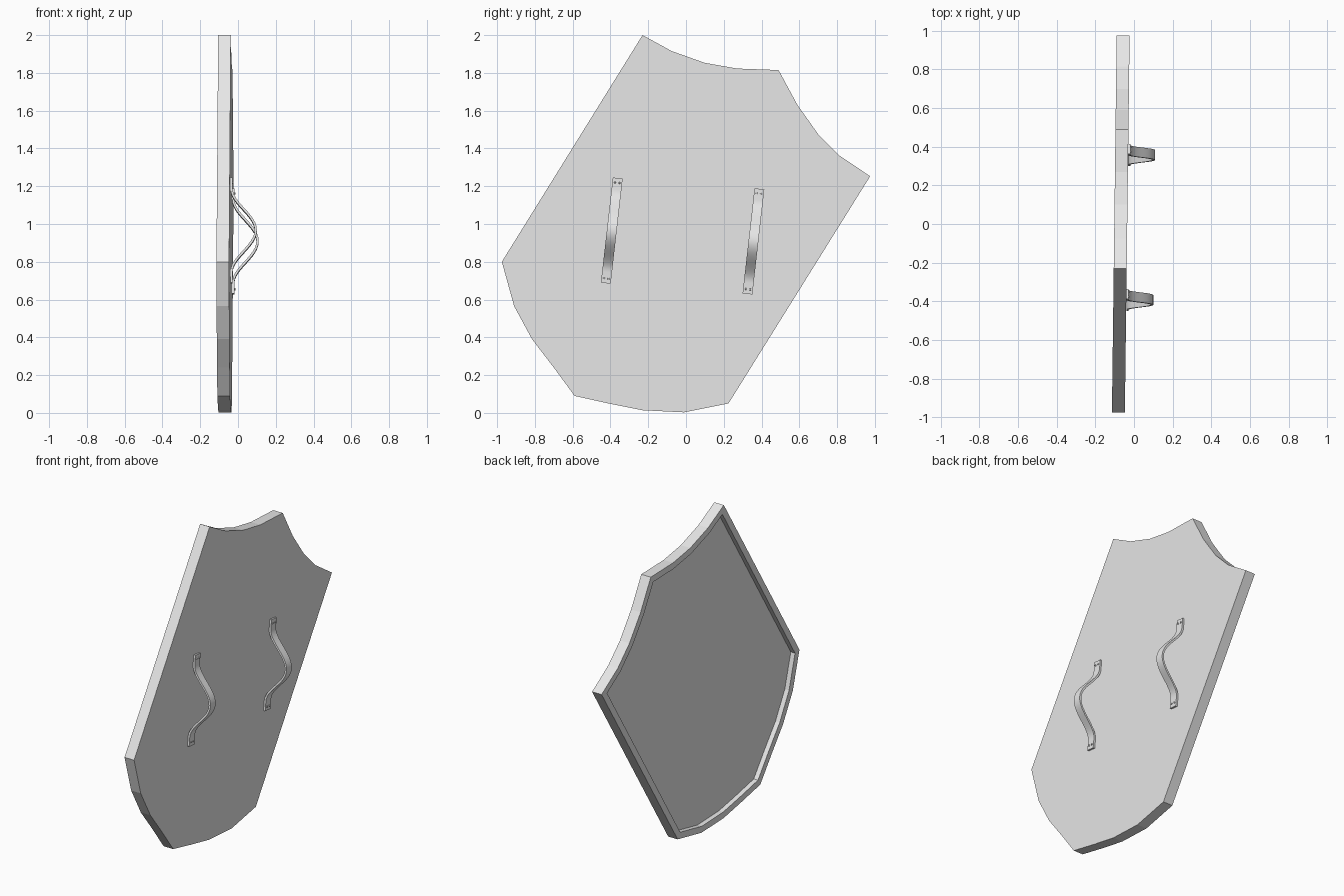
import bpy, bmesh, math
from mathutils import Vector, Matrix

if "Cube" in bpy.data.objects:
    bpy.data.objects.remove(bpy.data.objects["Cube"])

grey = bpy.data.materials.new("light_grey")
grey.diffuse_color = (0.8, 0.8, 0.8, 1)
grey.use_nodes = True
grey.node_tree.nodes["Principled BSDF"].inputs["Base Color"].default_value = grey.diffuse_color

LEAN = 0.0126     # slight turn of the whole shield
GRIP_X = -0.035   # x of the grip side at y = 0
THICK = 0.067


def finish(bm, name, smooth=False):
    bmesh.ops.recalc_face_normals(bm, faces=bm.faces)
    me = bpy.data.meshes.new(name)
    bm.to_mesh(me)
    bm.free()
    me.materials.append(grey)
    ob = bpy.data.objects.new(name, me)
    bpy.context.collection.objects.link(ob)
    if smooth:
        bpy.context.view_layer.objects.active = ob
        ob.select_set(True)
        bpy.ops.object.shade_smooth_by_angle(angle=math.radians(35))
        ob.select_set(False)
    return ob


# Shield plate: outline in y, z
outline = [(-.23, 2), (-.075, 1.915), (.10, 1.853), (.27, 1.823), (.49, 1.815),
           (.59, 1.63), (.70, 1.475), (.815, 1.36), (.975, 1.253),
           (.225, .05), (-.01, .003), (-.23, .014), (-.41, .05), (-.59, .09),
           (-.70, .24), (-.815, .39), (-.91, .565), (-.975, .80)]
bm = bmesh.new()
face = bm.faces.new([bm.verts.new((GRIP_X - THICK, y, z)) for y, z in outline])
res = bmesh.ops.extrude_face_region(bm, geom=[face], use_keep_orig=True)
bmesh.ops.translate(bm, verts=[v for v in res["geom"] if isinstance(v, bmesh.types.BMVert)],
                    vec=(THICK, 0, 0))
bmesh.ops.recalc_face_normals(bm, faces=bm.faces)

# Raised rim around a recessed outer face
front = next(f for f in bm.faces if f.normal.x < -0.9)
bmesh.ops.inset_region(bm, faces=[front], thickness=0.04, use_even_offset=True)
front = bmesh.ops.extrude_discrete_faces(bm, faces=[front])["faces"][0]
bmesh.ops.translate(bm, verts=front.verts, vec=(0.03, 0, 0))
bmesh.ops.remove_doubles(bm, verts=bm.verts, dist=0.0005)
for v in bm.verts:
    v.co.x += LEAN * v.co.y
finish(bm, "shield_plate")


# Arm straps: ribbon with flat ends and a bowed middle
def strap_height(t):
    return 0.064 * (1 + math.cos(math.pi * t / 0.22)) if abs(t) < 0.22 else 0.0


def make_strap(name, cy, cz):
    half, w, thick, n = 0.28, 0.026, 0.012, 24
    ts = [-half] + [-0.22 + 0.44 * i / n for i in range(n + 1)] + [half]
    place = Matrix.Translation((GRIP_X + LEAN * cy, cy, cz)) @ Matrix.Rotation(math.radians(-6.5), 4, 'X')
    bm = bmesh.new()
    rings = []
    for t in ts:
        slope = (strap_height(t + .001) - strap_height(t - .001)) / .002
        nrm = Vector((1, 0, -slope)).normalized() * thick
        base = Vector((strap_height(t), 0, t))
        rings.append([bm.verts.new(base + Vector((0, s * w, 0)) + k * nrm)
                      for s, k in ((-1, 0), (1, 0), (1, 1), (-1, 1))])
    for a, b in zip(rings, rings[1:]):
        for i in range(4):
            j = (i + 1) % 4
            bm.faces.new((a[i], a[j], b[j], b[i]))
    bm.faces.new(rings[0])
    bm.faces.new(rings[-1])
    # Rivets, two at each end
    for t in (-0.255, 0.255):
        for y in (-0.012, 0.012):
            bmesh.ops.create_cone(bm, cap_ends=True, segments=10, radius1=0.006, radius2=0.004,
                                  depth=0.008, matrix=Matrix.Translation((thick + 0.001, y, t))
                                  @ Matrix.Rotation(math.pi / 2, 4, 'Y'))
    bm.transform(place)
    finish(bm, name, smooth=True)


make_strap("arm_strap_left", -0.393, 0.965)
make_strap("arm_strap_right", 0.357, 0.908)
